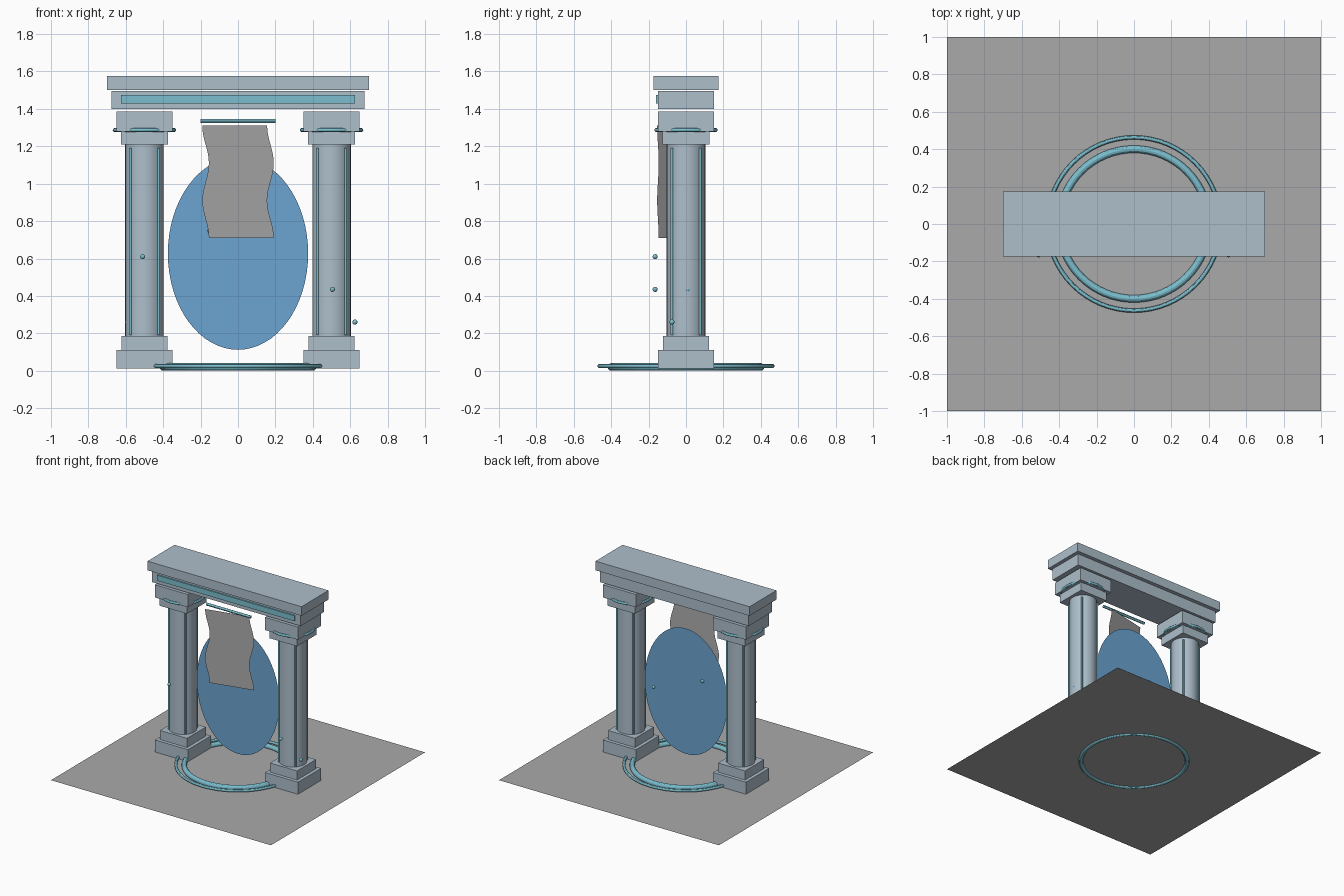
import bpy, math
from mathutils import Vector

cube = bpy.data.objects.get("Cube")
if cube:
    bpy.data.objects.remove(cube)


def material(name, rgb):
    m = bpy.data.materials.new(name)
    m.use_nodes = True
    m.diffuse_color = (*rgb, 1)
    m.node_tree.nodes["Principled BSDF"].inputs["Base Color"].default_value = (*rgb, 1)
    return m


stone = material("pale_stone", (0.42, 0.52, 0.60))
glow = material("cyan_inlay", (0.20, 0.52, 0.62))
water = material("portal_blue", (0.15, 0.37, 0.64))
grey = material("plain_grey", (0.40, 0.40, 0.40))


def finish(name, mat, smooth=False):
    ob = bpy.context.object
    ob.name = name
    ob.data.materials.append(mat)
    if smooth:
        bpy.ops.object.shade_smooth_by_angle()
    return ob


def box(name, x, y, z0, z1, width, depth, mat):
    bpy.ops.mesh.primitive_cube_add(size=1, location=(x, y, (z0 + z1) / 2))
    bpy.context.object.scale = (width, depth, z1 - z0)
    bpy.ops.object.transform_apply(location=False, rotation=False)
    return finish(name, mat)


def rod(name, loc, radius, length, mat, rot=(0, 0, 0), sides=12):
    bpy.ops.mesh.primitive_cylinder_add(vertices=sides, radius=radius, depth=length,
                                        location=loc, rotation=rot)
    return finish(name, mat, True)


def ring(name, loc, major, minor):
    bpy.ops.mesh.primitive_torus_add(location=loc, major_radius=major, minor_radius=minor,
                                     major_segments=64, minor_segments=12)
    return finish(name, glow, True)


def orb(name, loc, radius=0.0135):
    bpy.ops.mesh.primitive_uv_sphere_add(segments=16, ring_count=8, radius=radius, location=loc)
    return finish(name, glow, True)


def sheet(name, verts, faces, mat):
    me = bpy.data.meshes.new(name)
    me.from_pydata(verts, [], faces)
    me.materials.append(mat)
    ob = bpy.data.objects.new(name, me)
    bpy.context.collection.objects.link(ob)
    return ob


# Ground and floor rings
FLOOR = 0.01
bpy.ops.mesh.primitive_plane_add(size=2, location=(0, 0, FLOOR))
finish("ground", grey)
ring("inner_floor_ring", (0, 0, 0.02), 0.40, 0.02)
ring("outer_floor_ring", (0, 0, 0.025), 0.463, 0.011)

# Columns with stepped bases, capitals, collars and four inlaid strips
for side, x in (("left", 0.5), ("right", -0.5)):
    box(side + "_base", x, 0, FLOOR + 0.001, 0.11, 0.30, 0.30, stone)
    box(side + "_base_step", x, 0, 0.11, 0.185, 0.245, 0.245, stone)
    rod(side + "_column", (x, 0, 0.6975), 0.103, 1.025, stone, sides=32)
    box(side + "_capital_step", x, 0, 1.21, 1.28, 0.25, 0.25, stone)
    box(side + "_capital", x, 0, 1.28, 1.385, 0.30, 0.30, stone)
    ring(side + "_collar", (x, 0, 1.287), 0.16, 0.01)
    for i in range(4):
        a = math.radians(45 + 90 * i)
        rod(f"{side}_strip_{i}", (x + 0.107 * math.cos(a), 0.107 * math.sin(a), 0.69),
            0.007, 1.0, glow)

# Lintel
box("lintel", 0, 0, 1.40, 1.495, 1.35, 0.30, stone)
box("lintel_inlay", 0, -0.155, 1.43, 1.475, 1.25, 0.012, glow)
box("cornice", 0, 0, 1.50, 1.575, 1.40, 0.35, stone)

# Oval portal
SIDES = 64
oval = [(0.375 * math.cos(math.tau * i / SIDES), 0,
         0.627 + 0.515 * math.sin(math.tau * i / SIDES)) for i in range(SIDES)]
sheet("portal", oval, [tuple(range(SIDES))], water)

# Hanging banner, swaying sideways and turned a little, with its rod
ROWS = 30
yaw = math.radians(13)
verts = []
for r in range(ROWS + 1):
    z = 1.31 - 0.6 * r / ROWS
    sway = -0.018 * math.cos(math.tau * (1.31 - z) / 0.4)
    for half in (-0.178, 0.178):
        u = half + sway
        verts.append((u * math.cos(yaw), -0.11 + u * math.sin(yaw), z))
faces = [(2 * r, 2 * r + 2, 2 * r + 3, 2 * r + 1) for r in range(ROWS)]
sheet("banner", verts, faces, grey)
rod("banner_rod", (0, -0.12, 1.335), 0.011, 0.40, glow, (0, math.pi / 2, 0))

# Drifting orbs
spots = [(-0.51, -0.165, 0.61), (0.505, -0.165, 0.435), (0.625, -0.075, 0.26),
         (0.592, 0.01, 0.435), (-0.592, 0.0, 0.26), (0.26, 0.05, 0.61), (-0.15, 0.0, 0.75)]
for i, p in enumerate(spots):
    orb(f"orb_{i}", Vector(p))
